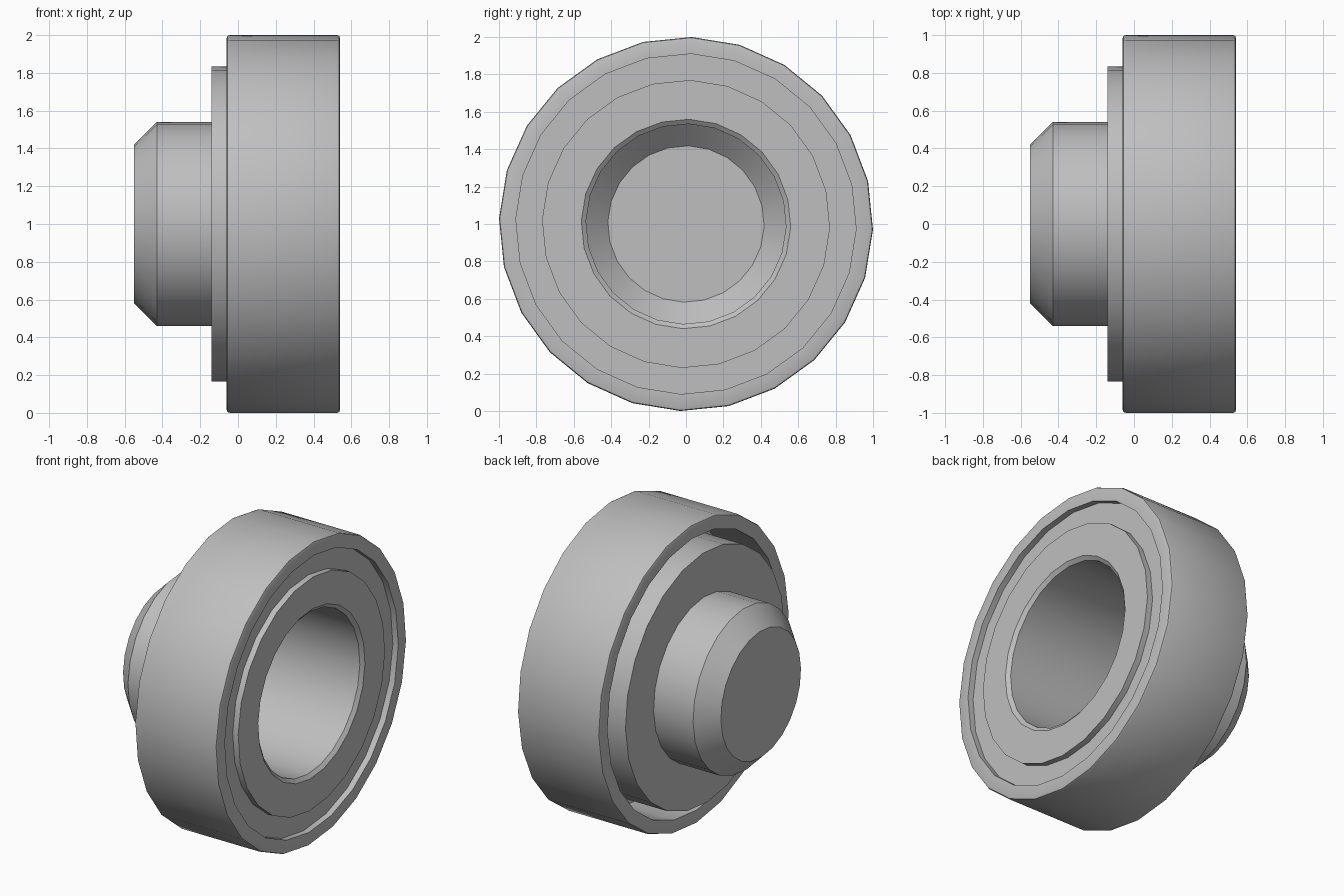
import bpy
import bmesh
from math import radians, sin, cos, tau

SIDES = 24
TURN = radians(1.7)   # small roll of the facets about the axle
AXLE_Z = 1.0

cube = bpy.data.objects.get("Cube")
if cube:
    bpy.data.objects.remove(cube, do_unlink=True)

steel = bpy.data.materials.new("steel_grey")
steel.use_nodes = True
GREY = (0.52, 0.52, 0.52, 1.0)
steel.diffuse_color = GREY
steel.node_tree.nodes["Principled BSDF"].inputs["Base Color"].default_value = GREY


def lathe(name, profile, closed=True):
    """Revolve an (x, radius) profile around the x axis."""
    bm = bmesh.new()
    verts = [bm.verts.new((x, r * sin(TURN), r * cos(TURN))) for x, r in profile]
    pairs = list(zip(verts, verts[1:]))
    if closed:
        pairs.append((verts[-1], verts[0]))
    edges = [bm.edges.new(p) for p in pairs]
    bmesh.ops.spin(bm, geom=verts + edges, cent=(0, 0, 0), axis=(1, 0, 0),
                   angle=tau, steps=SIDES, use_duplicate=False)
    bmesh.ops.remove_doubles(bm, verts=bm.verts[:], dist=0.0005)
    bmesh.ops.recalc_face_normals(bm, faces=bm.faces[:])
    mesh = bpy.data.meshes.new(name)
    bm.to_mesh(mesh)
    bm.free()
    mesh.materials.append(steel)
    obj = bpy.data.objects.new(name, mesh)
    obj.location.z = AXLE_Z
    bpy.context.collection.objects.link(obj)
    bpy.ops.object.select_all(action='DESELECT')
    obj.select_set(True)
    bpy.context.view_layer.objects.active = obj
    bpy.ops.object.shade_smooth_by_angle(angle=radians(32))
    return obj


# Outer ring with softly rounded outer rims
lathe("outer_ring", [
    (-0.06, 0.91), (-0.06, 0.985), (-0.056, 0.996), (-0.045, 1.0),
    (0.525, 1.0), (0.536, 0.996), (0.54, 0.985), (0.54, 0.91)])

# Recessed shield closing the gap near the outer face
lathe("shield", [(0.3, 0.76), (0.3, 0.915), (0.5, 0.915), (0.5, 0.76)])

# Inner ring: wide flange on one side, narrow chamfered face on the other
lathe("inner_ring", [
    (-0.14, 0.535), (-0.14, 0.835), (0.35, 0.835), (0.35, 0.77),
    (0.54, 0.77), (0.54, 0.56), (0.52, 0.535)])

# Hollow stem with a chamfered, closed end
lathe("stem", [
    (-0.55, 0), (-0.55, 0.42), (-0.43, 0.54), (-0.13, 0.54),
    (-0.13, 0.535), (-0.428, 0.535), (-0.543, 0.418), (-0.543, 0)], closed=False)
